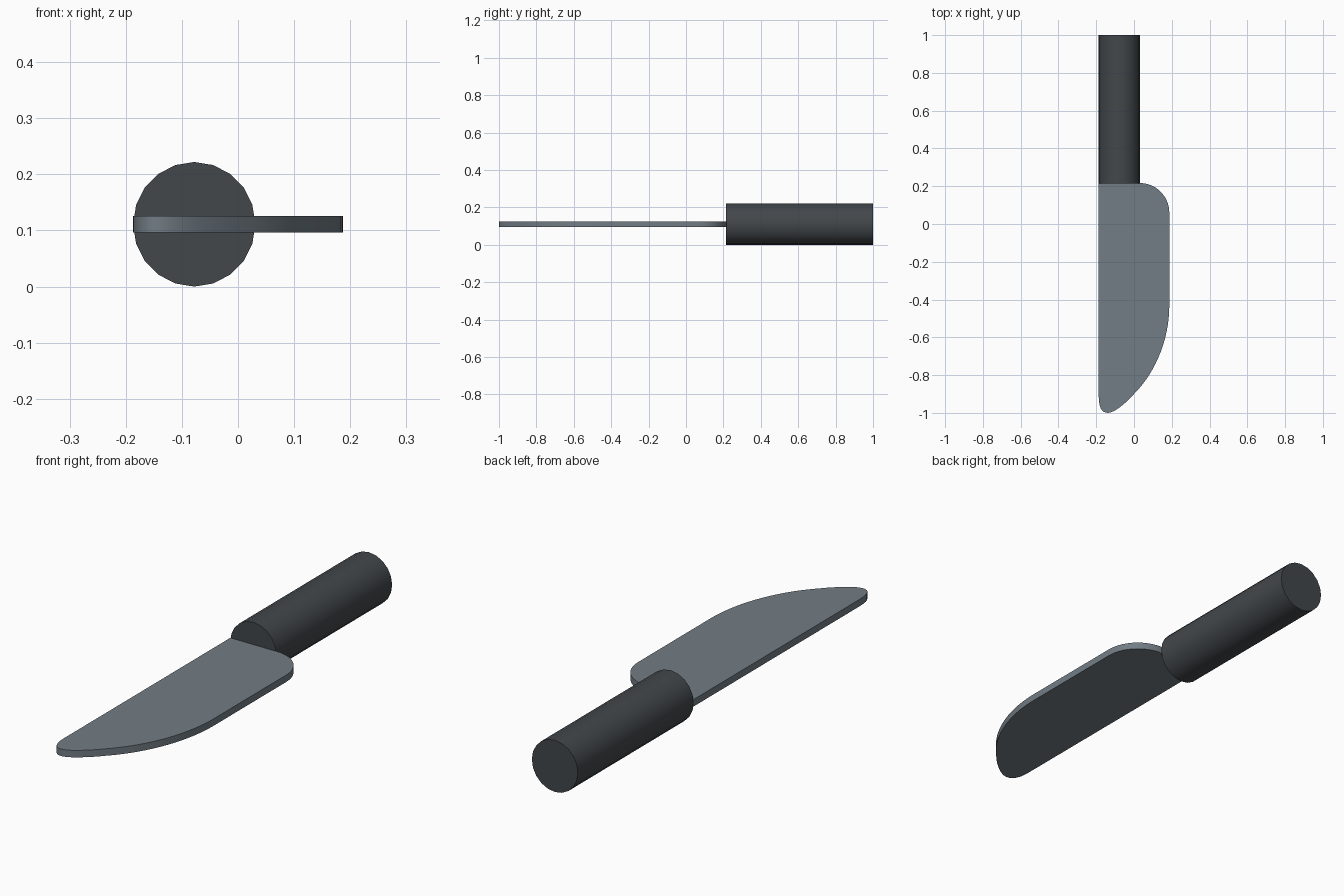
import bpy, bmesh, math
from mathutils import Vector, Matrix
from mathutils.geometry import interpolate_bezier

if "Cube" in bpy.data.objects:
    bpy.data.objects.remove(bpy.data.objects["Cube"])


def material(name, rgb):
    m = bpy.data.materials.new(name)
    m.diffuse_color = (*rgb, 1)
    m.use_nodes = True
    m.node_tree.nodes["Principled BSDF"].inputs["Base Color"].default_value = m.diffuse_color
    return m


def finish(bm, name, mat):
    bmesh.ops.recalc_face_normals(bm, faces=bm.faces)
    me = bpy.data.meshes.new(name)
    bm.to_mesh(me)
    bm.free()
    me.materials.append(mat)
    ob = bpy.data.objects.new(name, me)
    bpy.context.collection.objects.link(ob)
    bpy.ops.object.select_all(action='DESELECT')
    ob.select_set(True)
    bpy.context.view_layer.objects.active = ob
    bpy.ops.object.shade_smooth_by_angle(angle=math.radians(35))
    return ob


steel = material("blade_steel", (0.17, 0.205, 0.235))
dark = material("handle_dark_grey", (0.055, 0.063, 0.07))
MID = 0.111

# handle: 20-sided cylinder lying along y
bm = bmesh.new()
bmesh.ops.create_cone(bm, cap_ends=True, segments=20, radius1=0.11, radius2=0.11, depth=0.785)
bm.transform(Matrix.Translation((-0.078, 0.6075, MID))
             @ Matrix.Diagonal((0.109 / 0.11, 1, MID / 0.11, 1))
             @ Matrix.Rotation(math.pi / 2, 4, 'X'))
finish(bm, "handle", dark)

# blade: straight spine, rounded tip, curved edge and rounded heel, as bezier segments
segments = [
    ((-0.187, -0.91), (-0.187, -0.975), (-0.17, -1.0), (-0.138, -1.0), 8),
    ((-0.138, -1.0), (-0.10, -1.0), (-0.03, -0.935), (0.0, -0.90), 8),
    ((0.0, -0.90), (0.115, -0.785), (0.187, -0.61), (0.187, -0.43), 16),
    ((0.187, 0.06), (0.187, 0.147), (0.117, 0.217), (0.03, 0.217), 12),
]
outline = [Vector((-0.187, 0.217, 0))]
for a, b, c, d, n in segments:
    for p in interpolate_bezier(*[Vector((*q, 0)) for q in (a, b, c, d)], n):
        if (p - outline[-1]).length > 1e-4:
            outline.append(p)
bm = bmesh.new()
face = bm.faces.new([bm.verts.new((p.x, p.y, MID - 0.015)) for p in outline])
ext = bmesh.ops.extrude_face_region(bm, geom=[face])
bmesh.ops.translate(bm, vec=(0, 0, 0.03),
                    verts=[g for g in ext["geom"] if isinstance(g, bmesh.types.BMVert)])
finish(bm, "blade", steel)
